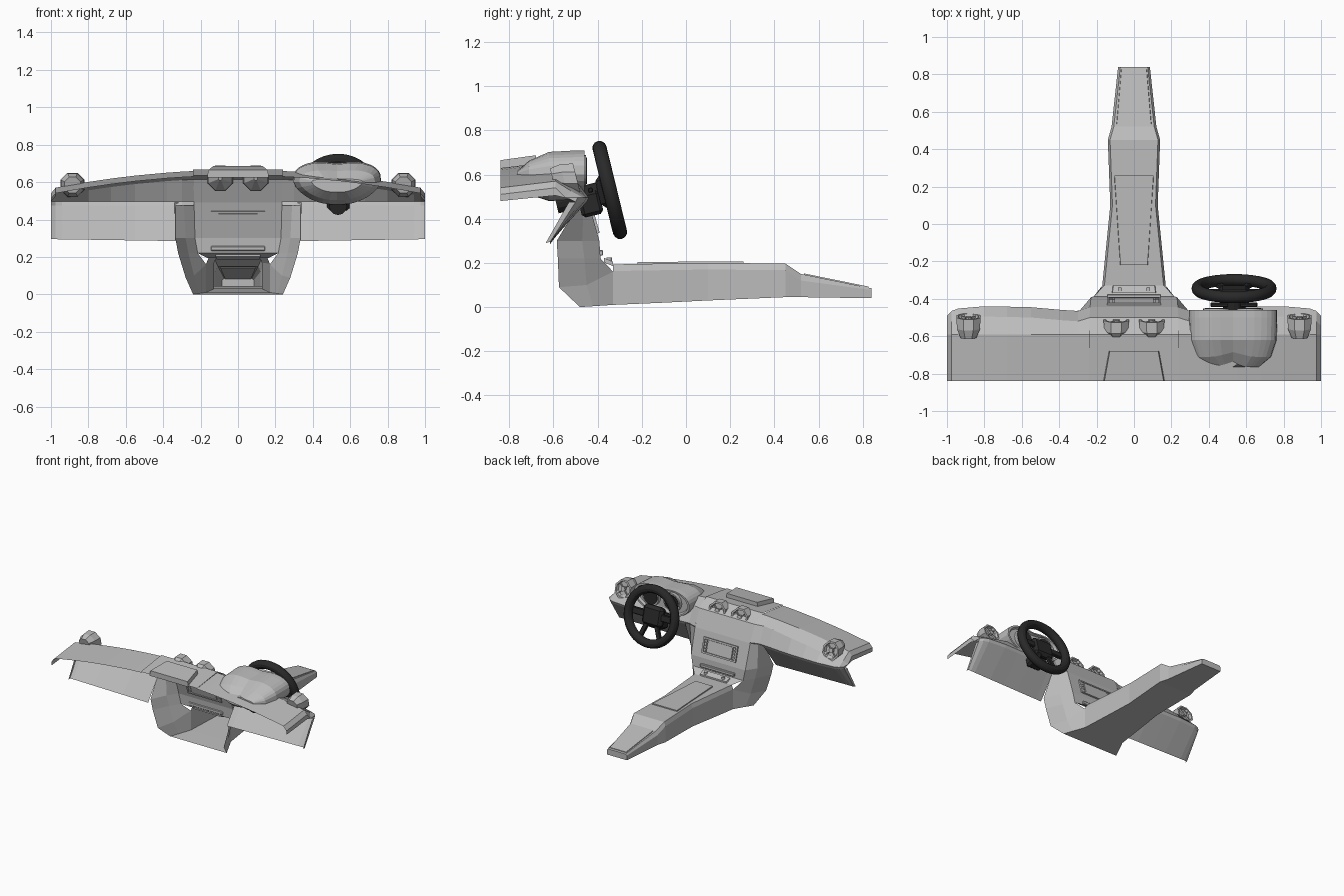
import bpy, bmesh, math
from mathutils import Matrix, Vector

if "Cube" in bpy.data.objects:
    bpy.data.objects.remove(bpy.data.objects["Cube"])

def material(name, c):
    m = bpy.data.materials.new(name)
    m.diffuse_color = (c, c, c, 1)
    m.use_nodes = True
    m.node_tree.nodes["Principled BSDF"].inputs["Base Color"].default_value = m.diffuse_color
    return m

GREY = material("trim grey", 0.5)
BLACK = material("wheel black", 0.022)

def finish(name, bm, mat, facing=None, mirror=False):
    bmesh.ops.recalc_face_normals(bm, faces=bm.faces)
    if facing:  # open sheets: make the outside agree with a given direction
        d = Vector(facing)
        if sum(f.normal.dot(d) * f.calc_area() for f in bm.faces) < 0:
            bmesh.ops.reverse_faces(bm, faces=bm.faces)
    me = bpy.data.meshes.new(name)
    bm.to_mesh(me)
    bm.free()
    me.materials.append(mat)
    ob = bpy.data.objects.new(name, me)
    bpy.context.collection.objects.link(ob)
    if mirror:
        ob.modifiers.new("mirror", 'MIRROR')
    return ob

def loft(name, rows, mat=GREY, closed=False, caps=(False, False), facing=None, mirror=False):
    bm = bmesh.new()
    vs = [[bm.verts.new(p) for p in r] for r in rows]
    n = len(rows[0])
    for a, b in zip(vs, vs[1:]):
        for i in range(n if closed else n - 1):
            j = (i + 1) % n
            bm.faces.new((a[i], a[j], b[j], b[i]))
    for cap, ring in zip(caps, (vs[0], vs[-1])):
        if cap:
            bm.faces.new(ring)
    return finish(name, bm, mat, facing, mirror)

def box(name, size, mtx, mat=GREY, bevel=0.0):
    bm = bmesh.new()
    bmesh.ops.create_cube(bm, size=1, matrix=mtx @ Matrix.Diagonal((*size, 1)))
    if bevel:
        bmesh.ops.bevel(bm, geom=bm.edges[:], offset=bevel, segments=1, affect='EDGES')
    return finish(name, bm, mat)

def cyl(name, r, depth, mtx, mat=GREY, seg=24):
    bm = bmesh.new()
    bmesh.ops.create_cone(bm, cap_ends=True, segments=seg, radius1=r, radius2=r, depth=depth, matrix=mtx)
    return finish(name, bm, mat)

T = lambda x, y, z: Matrix.Translation((x, y, z))
R = lambda deg, axis='X': Matrix.Rotation(math.radians(deg), 4, axis)

# --- dash top shell, one half mirrored
zc = lambda x: 0.665 - 0.1 * x * x
lip = [(0.235, -0.445), (0.3, -0.465), (0.38, -0.46), (0.55, -0.445), (0.68, -0.442),
       (0.8, -0.44), (0.94, -0.452), (0.975, -0.465), (1.0, -0.49)]
rows = []
for x, ye in lip:
    d, z = ye + 0.445, zc(x) - (0.025 if x == 1 else 0)
    rows.append([(x, -0.84, z - 0.03), (x, -0.59, z), (x, -0.5 + d, z - 0.045),
                 (x, ye, 0.495), (x, ye - 0.01, 0.475)])
rows.append([(1, -0.84, 0.48), (1, -0.59, 0.505), (1, -0.53, 0.49), (1, -0.5, 0.475), (1, -0.505, 0.47)])
loft("dash_top", rows, facing=(0, 0.5, 1), mirror=True)

# --- knee panel below the dash
rows = [[(x, ye - 0.01, 0.475), (x, -0.615, 0.28 + 0.015 * x)] for x, ye in [(0.335, -0.462)] + lip[2:]]
rows.append([(1, -0.53, 0.475), (1, -0.635, 0.29)])
loft("knee_panel", rows, facing=(0, 1, -1), mirror=True)

# --- centre stack face
prof = [(0.24, -0.84, 0.635), (0.24, -0.59, 0.668), (0.238, -0.5, 0.615), (0.235, -0.445, 0.49),
        (0.23, -0.392, 0.3), (0.215, -0.387, 0.22), (0.16, -0.33, 0.193)]
loft("centre_stack", [[(s * w, y, z) for w, y, z in prof] for s in (-1, 1)], facing=(0, 1, 1))

# --- flared side walls of the stack, running down to the tunnel
front = [(0.34, -0.47, 0.49), (0.335, -0.585, 0.3), (0.32, -0.58, 0.22), (0.28, -0.575, 0.09), (0.24, -0.48, 0)]
mid = [(0.29, -0.462, 0.49), (0.28, -0.47, 0.3), (0.265, -0.46, 0.22), (0.235, -0.45, 0.1), (0.212, -0.42, 0.004)]
rear = [(0.235, -0.445, 0.49), (0.23, -0.392, 0.3), (0.215, -0.387, 0.22), (0.17, -0.33, 0.16), (0.17, -0.33, 0.01)]
loft("stack_side", [front, mid, rear], facing=(1, 0.5, 0), mirror=True)
loft("stack_floor", [[(s * x, y, z) for x, y, z in (front[-1], mid[-1], rear[-1])] for s in (-1, 1)],
     facing=(0, 0, -1))

# --- tunnel console
rows = []
for y, w, zt, zb in [(-0.33, 0.17, 0.193, 0.01), (-0.1, 0.147, 0.197, 0.02), (0.1, 0.127, 0.2, 0.03),
                     (0.45, 0.14, 0.197, 0.045), (0.52, 0.12, 0.15, 0.045), (0.84, 0.085, 0.085, 0.04)]:
    c = 0.03 if y < 0.8 else 0.008
    half = [(w, zb), (w, zt - c), (w - 0.012, zt)]
    rows.append([(x, y, z) for x, z in half] + [(-x, y, z) for x, z in reversed(half)])
loft("tunnel_console", rows, closed=True, caps=(False, True))

def slab(name, low, high, pts):
    """Tapered plate: pts = (half width, y, base z) at both ends."""
    ring = [(s * w, y, z) for (w, y, z), ss in zip(pts, ((-1, 1), (1, -1))) for s in ss]
    loft(name, [[(x, y, z + low) for x, y, z in ring],
                [(x * 0.96, y, z + high) for x, y, z in ring]], closed=True, caps=(True, True))

slab("armrest_lid", -0.01, 0.008, [(0.075, -0.22, 0.196), (0.108, 0.26, 0.199)])
slab("rear_console_panel", -0.005, 0.005, [(0.095, 0.535, 0.147), (0.07, 0.825, 0.088)])
slab("defroster_cover", -0.01, 0.03, [(0.165, -0.84, 0.635), (0.135, -0.68, 0.657)])
slab("switch_strip", -0.01, 0.01, [(0.12, -0.37, 0.212), (0.115, -0.33, 0.195)])
for s in (-1, 1):
    cyl("switch_knob", 0.012, 0.02, T(s * 0.075, -0.348, 0.215), seg=12)

# --- screen unit on the sloped stack face
S = T(0, -0.415, 0.39) @ R(15.6)
for s in (-1, 1):
    box("screen_frame_bar", (0.29, 0.018, 0.012), S @ T(0, 0, s * 0.052))
    box("screen_frame_side", (0.012, 0.018, 0.116), S @ T(s * 0.139, 0, 0))
    for k in range(4):
        box("screen_button", (0.018, 0.014, 0.018), S @ T(s * 0.121, 0, -0.033 + k * 0.022))
box("screen", (0.21, 0.014, 0.088), S)
box("stack_slot_shelf", (0.29, 0.02, 0.025), T(0, -0.385, 0.245), bevel=0.004)

# --- air vents: octagonal housings with recessed face and centre knob
def vent(x, y, z, r, tail):
    rows = []
    for dy, k in [(-0.02, 0.3), (-0.018, 0.72), (0, 0.82), (0, 1), (-0.06, 0.95), (-tail, 0.15 if tail > 0.12 else 0.65)]:
        rows.append([(x + r * k * math.cos(a), y + dy - 0.25 * r * k * math.sin(a), z + r * k * math.sin(a))
                     for a in [math.pi / 8 + i * math.pi / 4 for i in range(8)]])
    loft("air_vent", rows, closed=True, caps=(True, True))
    cyl("vent_knob", r * 0.25, 0.03, T(x, y - 0.015, z) @ R(-76), seg=8)
    for a in (0, 90):
        box("vent_blade", (r * 1.5, 0.012, 0.006), T(x, y - 0.012, z) @ R(14) @ R(a + 45, 'Y'))

for s in (-1, 1):
    vent(s * 0.095, -0.51, 0.62, 0.073, 0.13)
    vent(s * 0.885, -0.495, 0.585, 0.07, 0.11)

# --- instrument pod: double-hump hood with a recessed face
def outline(y, sx, up, down):
    pts = []
    for i in range(32):
        c, s = math.cos(i * math.tau / 32), math.sin(i * math.tau / 32)
        x = 0.235 * sx * math.copysign(abs(c) ** 0.75, c)
        if s >= 0:
            z = up * (0.115 * s ** 0.65 - 0.014 * math.exp(-(c / 0.2) ** 2))
        else:
            z, x = -0.12 * down * abs(s) ** 0.8, x * (1 - 0.3 * abs(s))
        notch = 0.025 * math.exp(-(c / 0.2) ** 2) if y < -0.65 else 0
        pts.append((0.53 + x, y + notch, 0.6 + z))
    return pts

loft("instrument_pod", [outline(*p) for p in [
    (-0.478, 0.88, 0.85, 0.72), (-0.46, 0.93, 0.91, 0.8), (-0.46, 1, 1, 0.88), (-0.5, 1, 1, 0.95),
    (-0.62, 0.99, 0.94, 1), (-0.71, 0.86, 0.58, 0.8), (-0.765, 0.58, 0.15, 0.45)]],
    closed=True, caps=(True, True))
for x in (0.44, 0.62):
    cyl("gauge_ring", 0.07, 0.03, T(x, -0.468, 0.618) @ R(-90))
    cyl("gauge_dial", 0.06, 0.03, T(x, -0.464, 0.618) @ R(-90), BLACK)

# --- steering wheel (local z points to the driver, local -y is up)
W = T(0.535, -0.345, 0.53) @ R(-76.3)
bpy.ops.mesh.primitive_torus_add(major_segments=36, minor_segments=12, major_radius=0.196, minor_radius=0.032)
rim = bpy.context.object
rim.name = "steering_rim"
rim.data.materials.append(BLACK)
rim.data.transform(W)
bpy.ops.object.shade_smooth_by_angle()
box("steering_hub", (0.17, 0.15, 0.06), W @ T(0, 0, -0.025), BLACK, 0.022)
for s in (-1, 1):
    box("side_spoke", (0.13, 0.05, 0.025), W @ T(s * 0.125, -0.005, -0.02), BLACK, 0.005)
    box("lower_spoke", (0.035, 0.13, 0.025), W @ T(s * 0.065, 0.12, -0.02) @ R(-s * 22, 'Z'), BLACK, 0.005)
    box("column_stalk", (0.1, 0.022, 0.022), W @ T(s * 0.075, -0.02, -0.085), BLACK, 0.004)
cyl("steering_column", 0.048, 0.22, W @ T(0, 0, -0.14), BLACK, 12)
box("column_housing", (0.12, 0.11, 0.1), W @ T(0, 0.04, -0.1), BLACK, 0.015)
